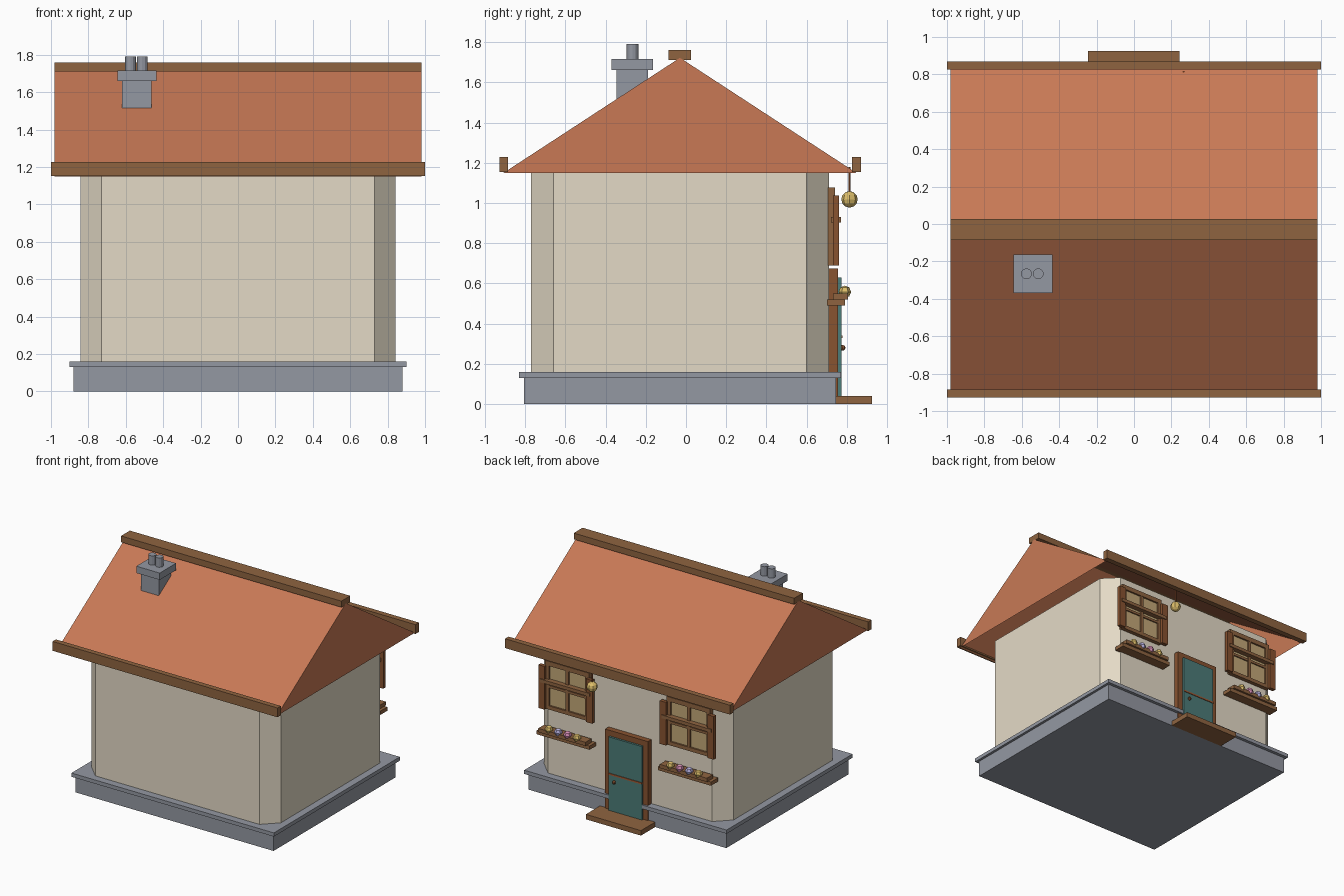
import bpy, bmesh, math

if "Cube" in bpy.data.objects:
    bpy.data.objects.remove(bpy.data.objects["Cube"])

CY = -0.03  # house centre line in y


def mat(name, hexcol):
    m = bpy.data.materials.new(name)
    rgb = [int(hexcol[i:i + 2], 16) / 255 for i in (0, 2, 4)]
    m.diffuse_color = [*[c / 12.92 if c < 0.04 else ((c + 0.055) / 1.055) ** 2.4 for c in rgb], 1]
    m.use_nodes = True
    m.node_tree.nodes["Principled BSDF"].inputs["Base Color"].default_value = m.diffuse_color
    return m


STONE = mat("stone", "9498A2")
WALL = mat("plaster", "E4DAC6")
TILE = mat("roof_tile", "C87955")
WOOD = mat("wood", "8F6440")
DARK = mat("dark_wood", "885330")
TEAL = mat("teal_paint", "4C7C78")
GLASS = mat("warm_glass", "C4A878")
TRIM = mat("copper_trim", "A05A35")
YELLOW = mat("yellow", "DDBE6A")
PINK = mat("pink", "D58CB4")
LILAC = mat("lilac", "B4AEDC")


def finish(name, bm, m):
    bmesh.ops.recalc_face_normals(bm, faces=bm.faces)
    me = bpy.data.meshes.new(name)
    bm.to_mesh(me)
    bm.free()
    me.materials.append(m)
    ob = bpy.data.objects.new(name, me)
    bpy.context.collection.objects.link(ob)
    return ob


def box(name, x, y, z, m):
    """Box from (min, max) pairs."""
    bm = bmesh.new()
    bmesh.ops.create_cube(bm, size=1)
    for v in bm.verts:
        v.co = [r[0] if c < 0 else r[1] for c, r in zip(v.co, (x, y, z))]
    return finish(name, bm, m)


def cyl(name, x, y, z, r, sides, m):
    bm = bmesh.new()
    bmesh.ops.create_cone(bm, cap_ends=True, segments=sides, radius1=r, radius2=r, depth=z[1] - z[0])
    bmesh.ops.translate(bm, verts=bm.verts, vec=(x, y, sum(z) / 2))
    return finish(name, bm, m)


def ball(name, x, y, z, r, seg, rings, m):
    bm = bmesh.new()
    bmesh.ops.create_uvsphere(bm, u_segments=seg, v_segments=rings, radius=r)
    bmesh.ops.translate(bm, verts=bm.verts, vec=(x, y, z))
    return finish(name, bm, m)


# Stone foundation and ledge
box("foundation", (-0.88, 0.88), (-0.805, 0.745), (0, 0.13), STONE)
box("foundation_ledge", (-0.9, 0.9), (-0.83, 0.77), (0.13, 0.16), STONE)

# Walls with chamfered corners
a, b, c = 0.842, 0.74, 0.112
plan = [(a, b - c), (a - c, b), (c - a, b), (-a, b - c), (-a, c - b), (c - a, -b), (a - c, -b), (a, c - b)]
bm = bmesh.new()
face = bm.faces.new([bm.verts.new((x, y + CY, 0.16)) for x, y in plan])
ext = bmesh.ops.extrude_face_region(bm, geom=[face], use_keep_orig=True)
for v in ext["geom"]:
    if isinstance(v, bmesh.types.BMVert):
        v.co.z = 1.15
finish("walls", bm, WALL)

# Roof: open-bottomed prism
bm = bmesh.new()
ends = [[bm.verts.new((x, CY + y, z)) for y, z in ((-0.877, 1.15), (0, 1.722), (0.877, 1.15))]
        for x in (-0.98, 0.98)]
for e in ends:
    bm.faces.new(e)
for i in (0, 1):
    bm.faces.new((ends[0][i], ends[0][i + 1], ends[1][i + 1], ends[1][i]))
finish("roof", bm, TILE)

# Ridge and eave beams
box("ridge_beam", (-0.98, 0.98), (CY - 0.056, CY + 0.056), (1.71, 1.76), WOOD)
for side, y in (("front", (-0.927, -0.885)), ("back", (0.826, 0.87))):
    box(side + "_eave_beam", (-1, 1), y, (1.153, 1.228), WOOD)

# Chimney
box("chimney_stack", (-0.62, -0.463), (-0.345, -0.19), (1.4, 1.66), STONE)
box("chimney_cap", (-0.645, -0.437), (-0.37, -0.163), (1.66, 1.715), STONE)
for i, x in enumerate((-0.575, -0.512)):
    cyl(f"chimney_pot_{i}", x, -0.266, (1.715, 1.79), 0.029, 12, STONE)

# Door and step
box("door_step", (-0.247, 0.243), (0.743, 0.925), (0, 0.04), WOOD)
for s in (-1, 1):
    box("door_jamb", sorted((s * 0.148, s * 0.19)), (0.70, 0.755), (0.04, 0.675), DARK)
box("door_lintel", (-0.19, 0.19), (0.70, 0.755), (0.63, 0.675), DARK)
box("door", (-0.148, 0.148), (0.70, 0.772), (0.04, 0.63), TEAL)
box("door_band", (-0.148, 0.148), (0.76, 0.777), (0.328, 0.341), TRIM)
ball("door_knob", 0.095, 0.779, 0.28, 0.014, 8, 6, DARK)

# Two windows with shutters and flower boxes
for side, cx in (("left", 0.54), ("right", -0.54)):
    def wbox(part, x0, x1, y, z, m):
        box(f"{side}_window_{part}", (cx + x0, cx + x1), y, z, m)

    wbox("glass", -0.17, 0.17, (0.70, 0.728), (0.70, 1.06), GLASS)
    wbox("head", -0.195, 0.195, (0.70, 0.742), (1.04, 1.077), WOOD)
    wbox("sill", -0.195, 0.195, (0.70, 0.742), (0.69, 0.72), WOOD)
    wbox("mullion", -0.012, 0.012, (0.70, 0.74), (0.70, 1.06), WOOD)
    wbox("rail", -0.17, 0.17, (0.70, 0.738), (0.862, 0.882), WOOD)
    wbox("crossbar", -0.22, 0.22, (0.72, 0.77), (0.904, 0.931), WOOD)
    for s in (-1, 1):
        wbox("stile", *sorted((s * 0.16, s * 0.195)), (0.70, 0.742), (0.69, 1.077), WOOD)
        wbox("shutter", *sorted((s * 0.185, s * 0.24)), (0.732, 0.762), (0.69, 1.037), DARK)
    wbox("box_shelf", -0.235, 0.235, (0.70, 0.79), (0.49, 0.52), WOOD)
    wbox("flower_box", -0.21, 0.21, (0.73, 0.806), (0.52, 0.55), WOOD)
    for i, m in enumerate((YELLOW, LILAC, PINK, YELLOW)):
        x = cx + (0.125 - i * 0.083) * (1 if cx > 0 else -1)
        ball(f"{side}_flower_{i}", x, 0.79, 0.558, 0.031, 6, 4, m)

# Hanging lantern
cyl("lantern_cord", 0.265, 0.813, (1.05, 1.18), 0.006, 6, TRIM)
ball("lantern", 0.265, 0.813, 1.018, 0.041, 8, 6, YELLOW)
